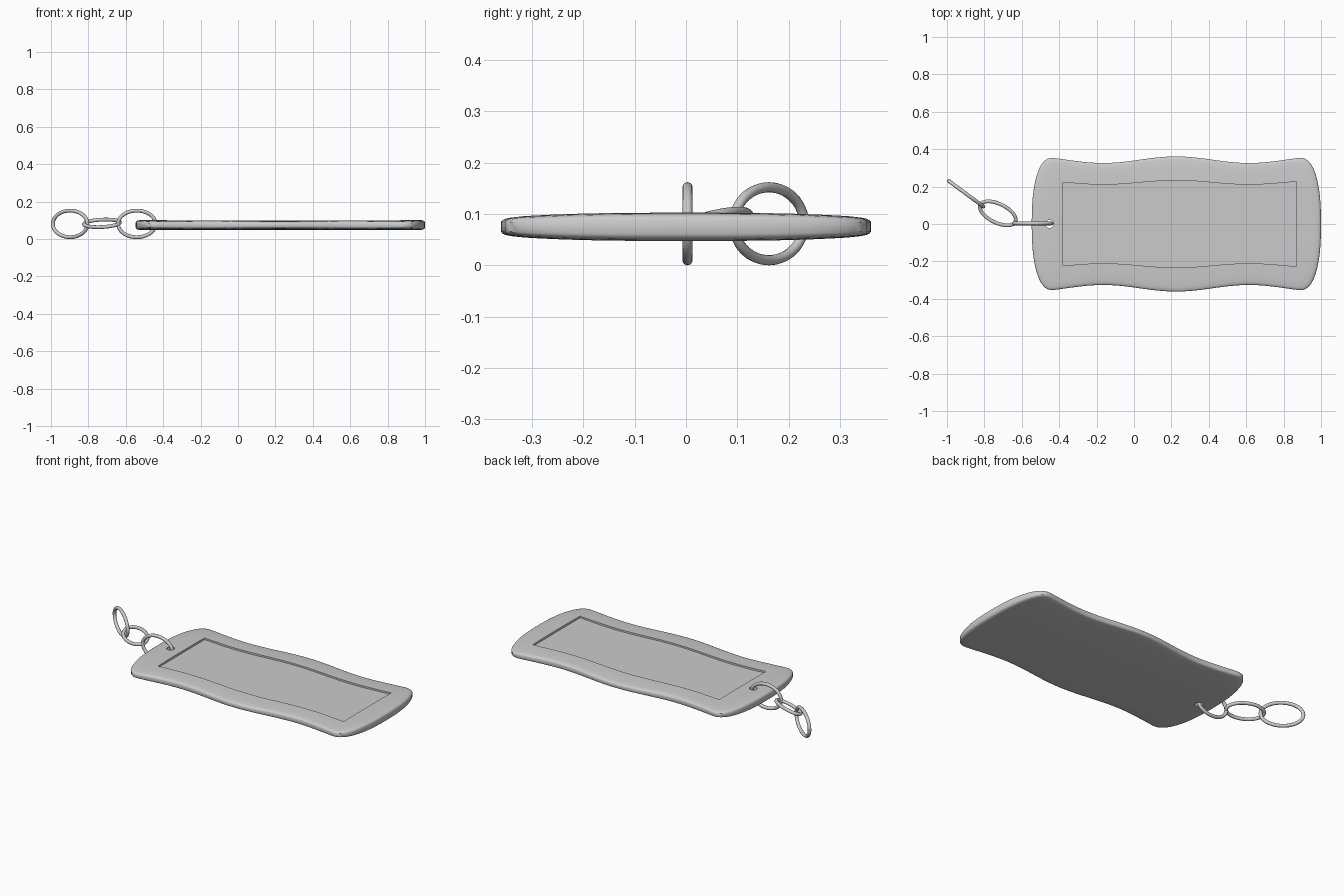
import bpy, bmesh, math
from mathutils import Matrix, Vector

if "Cube" in bpy.data.objects:
    bpy.data.objects.remove(bpy.data.objects["Cube"])

CX, HALF, ZC = 0.2265, 0.7735, 0.075   # plate centre x, half length, mid height


def wave(x):
    return 0.3435 + 0.0175 * math.cos(2 * math.pi * (x - 0.225) / 0.78)


def new_object(name, bm):
    bmesh.ops.recalc_face_normals(bm, faces=bm.faces)
    me = bpy.data.meshes.new(name)
    bm.to_mesh(me)
    bm.free()
    ob = bpy.data.objects.new(name, me)
    bpy.context.collection.objects.link(ob)
    return ob


def loft(bm, rings):
    loops = [[bm.verts.new(p) for p in ring] for ring in rings]
    for a, b in zip(loops, loops[1:]):
        for i in range(len(a)):
            j = (i + 1) % len(a)
            bm.faces.new((a[i], a[j], b[j], b[i]))
    bm.faces.new(loops[0])
    bm.faces.new(loops[-1])


def plate_outline():
    cap, p, n = 0.12, 2.4, 14
    left, right = CX - HALF + cap, CX + HALF - cap
    upper = []
    for i in range(n):                       # right rounded end
        a = math.pi / 2 * (1 - i / n)
        x = right + cap * math.sin(a) ** (2 / p)
        upper.append((x, wave(x) * max(math.cos(a), 0) ** (2 / p)))
    upper += [(right + (left - right) * i / 48, wave(right + (left - right) * i / 48))
              for i in range(49)]
    upper += [(2 * CX - x, y) for x, y in reversed(upper[:n])]   # left end
    upper[0] = (upper[0][0], 0)
    upper[-1] = (upper[-1][0], 0)
    return upper + [(x, -y) for x, y in upper[-2:0:-1]]


# Plate: pillow-like slab lofted from inset outlines
outline = plate_outline()
profile = [(0, .5), (.003, .72), (.009, .87), (.02, .95), (.045, 1), (.09, 1),
           (.15, 1), (.22, 1), (.30, 1)]


def plate_ring(d, e, side):
    pts = []
    for x, y in outline:
        px, py = CX + (x - CX) * (1 - d / HALF), y * (1 - d / 0.361)
        h = 0.0275 - 0.010 * (abs(py) / 0.36) ** 3
        pts.append((px, py, ZC + side * h * e))
    return pts


bm = bmesh.new()
loft(bm, [plate_ring(d, e, 1) for d, e in reversed(profile)] +
         [plate_ring(d, e, -1) for d, e in profile])
plate = new_object("tag_plate", bm)

# Cutter for the shallow wavy label recess
xs = [-0.38 + 1.25 * i / 40 for i in range(41)]
edge = [(x, wave(x) * 0.645) for x in xs]
edge += [(x, -y) for x, y in reversed(edge)]
bm = bmesh.new()
loft(bm, [[(x, y, z) for x, y in edge] for z in (0.09, 0.2)])
recess = new_object("recess_cutter", bm)

# Cutter for the ring hole
bm = bmesh.new()
bmesh.ops.create_cone(bm, cap_ends=True, segments=24, radius1=0.022, radius2=0.022,
                      depth=0.3, matrix=Matrix.Translation((-0.452, 0, ZC)))
hole = new_object("hole_cutter", bm)

bpy.context.view_layer.objects.active = plate
for cutter in (recess, hole):
    mod = plate.modifiers.new(cutter.name, 'BOOLEAN')
    mod.operation, mod.solver, mod.object = 'DIFFERENCE', 'EXACT', cutter
    bpy.ops.object.modifier_apply(modifier=mod.name)
    bpy.data.objects.remove(cutter)


# Chain links: elliptical tubes
def link(name, centre, a, b, turn, tilt, r=0.01, n=56, m=12):
    rot = Matrix.Rotation(math.radians(turn), 3, 'Z') @ Matrix.Rotation(math.radians(tilt), 3, 'X')
    bm = bmesh.new()
    grid = []
    for i in range(n):
        t = 2 * math.pi * i / n
        out = Vector((b * math.cos(t), a * math.sin(t), 0)).normalized()
        row = []
        for j in range(m):
            s = 2 * math.pi * j / m
            p = Vector((a * math.cos(t), b * math.sin(t), 0)) + out * r * math.cos(s)
            p.z = r * math.sin(s)
            row.append(bm.verts.new(Vector(centre) + rot @ p))
        grid.append(row)
    for i in range(n):
        for j in range(m):
            k, l = (i + 1) % n, (j + 1) % m
            bm.faces.new((grid[i][j], grid[k][j], grid[k][l], grid[i][l]))
    return new_object(name, bm)


links = [link("plate_link", (-0.541, 0.003, 0.081), 0.1, 0.071, 0, 90),
         link("middle_link", (-0.728, 0.057, 0.084), 0.104, 0.054, -26, 22),
         link("end_link", (-0.8975, 0.1615, 0.081), 0.115, 0.071, -36.5, 90)]

# Smooth shading with sharp recess and hole edges
for ob in [plate] + links:
    bpy.ops.object.select_all(action='DESELECT')
    ob.select_set(True)
    bpy.context.view_layer.objects.active = ob
    bpy.ops.object.shade_smooth_by_angle(angle=math.radians(40))
